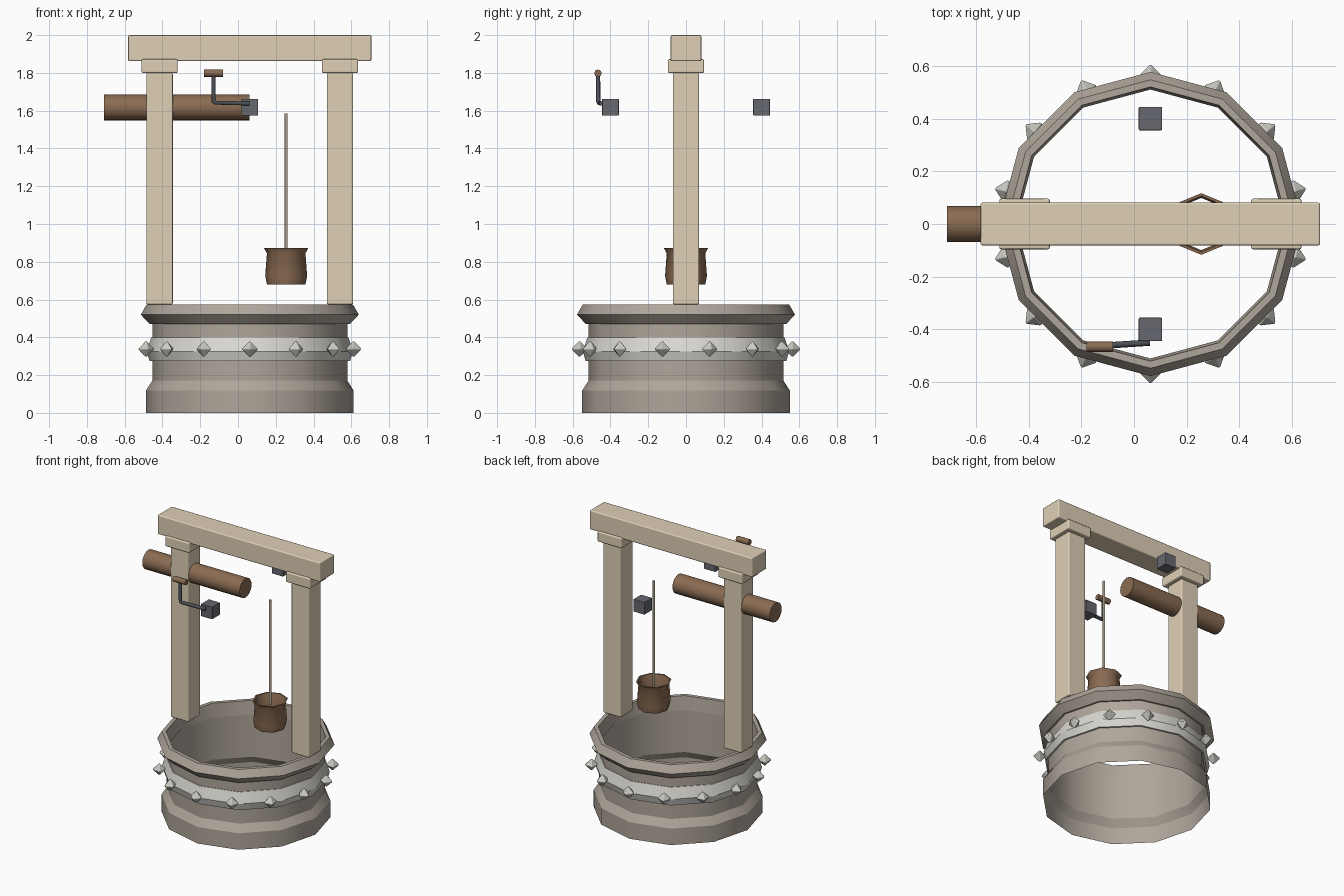
import bpy, bmesh
from math import pi, cos, sin, radians
from mathutils import Matrix

if "Cube" in bpy.data.objects:
    bpy.data.objects.remove(bpy.data.objects["Cube"], do_unlink=True)

CX = 0.0625  # axis of the well


def material(name, r, g, b):
    m = bpy.data.materials.new(name)
    m.use_nodes = True
    m.diffuse_color = (r, g, b, 1)
    m.node_tree.nodes["Principled BSDF"].inputs["Base Color"].default_value = (r, g, b, 1)
    return m


TIMBER = material("pale timber", 0.74, 0.63, 0.47)
STONE = material("grey brown stone", 0.43, 0.38, 0.325)
BAND = material("light stone", 0.70, 0.69, 0.645)
STUD = material("pale stud", 0.60, 0.595, 0.55)
BROWN = material("brown wood", 0.255, 0.148, 0.085)
IRON = material("grey iron", 0.135, 0.14, 0.16)
DARK = material("dark iron", 0.075, 0.085, 0.1)
ROPE = material("rope", 0.50, 0.42, 0.31)


def finish(name, bm, mat, angle):
    me = bpy.data.meshes.new(name)
    bm.to_mesh(me)
    bm.free()
    me.materials.append(mat)
    me.shade_smooth()
    me.set_sharp_from_angle(angle=radians(angle))
    ob = bpy.data.objects.new(name, me)
    bpy.context.collection.objects.link(ob)
    return ob


def bevel(ob, width):
    mod = ob.modifiers.new("soft edges", "BEVEL")
    mod.width = width
    mod.segments = 2
    mod.harden_normals = True
    return ob


def box(name, centre, size, mat, width=0.008):
    bm = bmesh.new()
    bmesh.ops.create_cube(bm, size=1)
    bmesh.ops.scale(bm, vec=size, verts=bm.verts)
    bmesh.ops.translate(bm, vec=centre, verts=bm.verts)
    return bevel(finish(name, bm, mat, 100), width)


def lathe(name, profile, sides, mat, centre, angle=30.4, turn=None):
    """Spin (radius, height) points about z; profiles run upward on the outside."""
    bm = bmesh.new()
    rings = [[bm.verts.new((r * cos(2 * pi * i / sides), r * sin(2 * pi * i / sides), z))
              for i in range(sides)] for r, z in profile]
    for a, b in zip(rings, rings[1:]):
        for i in range(sides):
            j = (i + 1) % sides
            bm.faces.new((a[i], a[j], b[j], b[i]))
    bmesh.ops.remove_doubles(bm, verts=bm.verts, dist=0.0001)
    place = Matrix.Translation(centre) @ (turn or Matrix())
    bmesh.ops.transform(bm, matrix=place, verts=bm.verts)
    return finish(name, bm, mat, angle)


def rod(name, centre, radius, length, sides, mat, turn=None):
    h = length / 2
    return lathe(name, [(0, -h), (radius, -h), (radius, h), (0, h)],
                 sides, mat, centre, 50, turn)


# Open stone shell, its protruding band and the flared rim
axis = (CX, 0, 0)
lathe("well_wall", [(0.55, 0), (0.55, 0.118), (0.516, 0.171), (0.516, 0.48)],
      12, STONE, axis)
lathe("well_band", [(0.518, 0.275), (0.531, 0.275), (0.546, 0.325), (0.522, 0.40), (0.518, 0.40)],
      12, BAND, axis)
lathe("well_rim", [(0.518, 0.47), (0.53, 0.47), (0.577, 0.52), (0.547, 0.573),
                   (0.52, 0.573), (0.51, 0.475)], 12, STONE, axis)

# Pointed studs around the band
S = 0.046
for k in range(14):
    a = pi / 2 + 2 * pi * k / 14
    pos = (CX + 0.563 * cos(a), 0.563 * sin(a), 0.338)
    stud = lathe("stud", [(0, -S), (S, 0), (0, S)], 4, STUD, pos, 100,
                 Matrix.Rotation(a, 4, "Z"))
    bevel(stud, 0.005)

# Timber frame
for side, name in ((-1, "right"), (1, "left")):
    x = CX + side * 0.4775
    box(name + "_post", (x, 0, 1.187), (0.14, 0.14, 1.226), TIMBER)
    box(name + "_post_cap", (x, 0, 1.836), (0.192, 0.192, 0.073), TIMBER)
box("top_beam", (CX, 0, 1.931), (1.288, 0.163, 0.138), TIMBER)

# Roller lying along x
along_x = Matrix.Rotation(pi / 2, 4, "Y")
rod("roller", (-0.325, 0, 1.617), 0.068, 0.77, 16, BROWN, along_x)

# Bearing blocks, crank arm and handle
for side, name in ((-1, "front"), (1, "back")):
    box(name + "_bearing_block", (CX, side * 0.4, 1.618), (0.089, 0.089, 0.089), IRON, 0.004)

curve = bpy.data.curves.new("crank_arm", "CURVE")
curve.dimensions = "3D"
curve.bevel_depth = 0.012
curve.bevel_resolution = 1
curve.use_fill_caps = True
path = [(0.06, -0.45, 1.638), (-0.12, -0.462, 1.642), (-0.13, -0.465, 1.65), (-0.13, -0.466, 1.79)]
spline = curve.splines.new("POLY")
spline.points.add(len(path) - 1)
for point, co in zip(spline.points, path):
    point.co = (*co, 1)
curve.materials.append(DARK)
bpy.context.collection.objects.link(bpy.data.objects.new("crank_arm", curve))
rod("crank_handle", (-0.13, -0.466, 1.798), 0.02, 0.1, 8, BROWN, along_x)

# Open bucket shell hanging on a rope
lathe("bucket", [(0.102, 0.68), (0.111, 0.725), (0.102, 0.845), (0.117, 0.872),
                 (0.106, 0.872), (0.099, 0.845)],
      8, BROWN, (0.255, 0, 0), 46)
rod("rope", (0.255, 0, 1.21), 0.008, 0.75, 8, ROPE)
